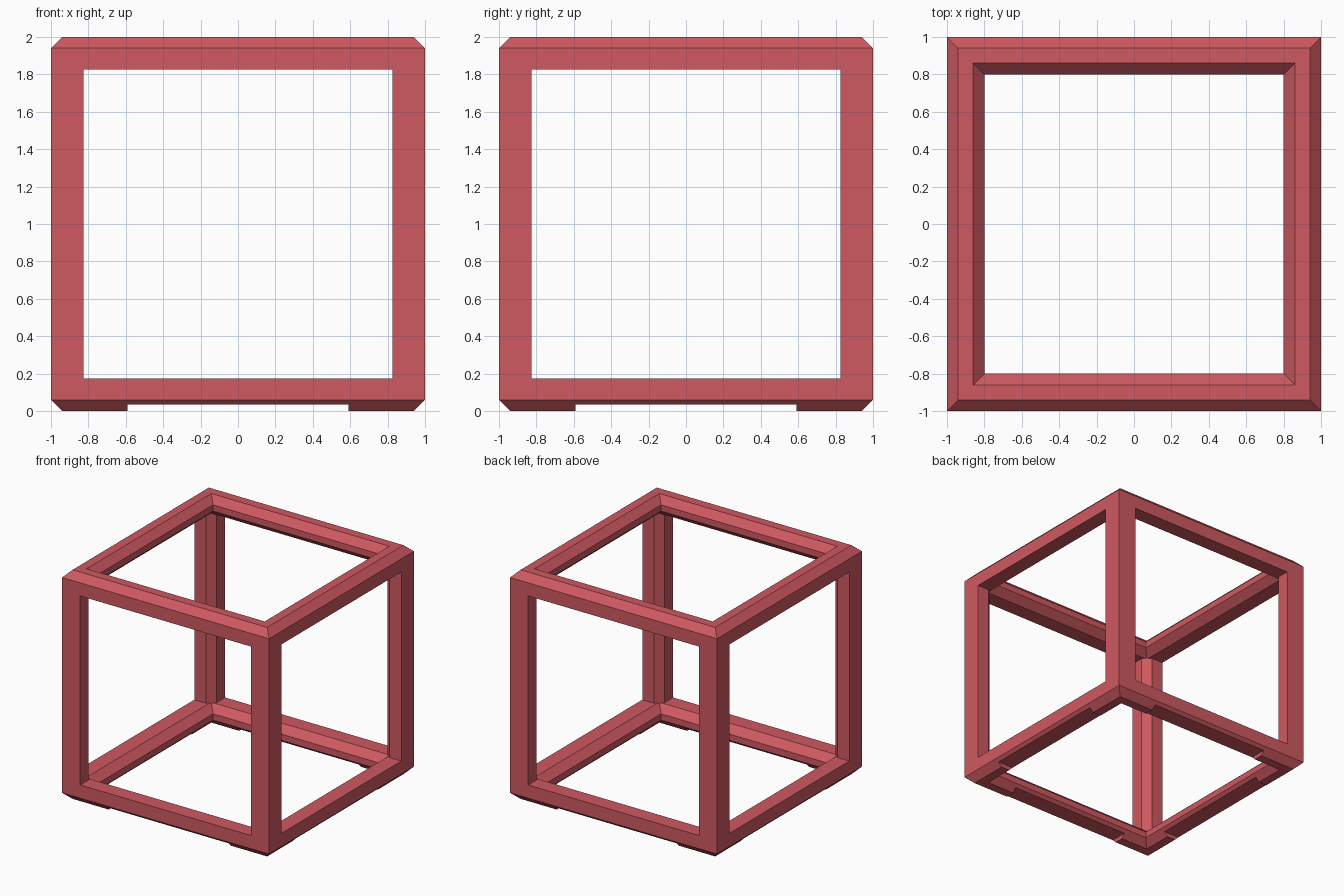
import bpy, bmesh

if "Cube" in bpy.data.objects:
    bpy.data.objects.remove(bpy.data.objects["Cube"])

C = 0.06      # chamfer width
POST = 0.825  # inner side of the uprights
red = bpy.data.materials.new("red")
red.diffuse_color = (0.62, 0.10, 0.12, 1)
red.use_nodes = True
red.node_tree.nodes["Principled BSDF"].inputs["Base Color"].default_value = red.diffuse_color


def make_object(name, bm):
    bmesh.ops.recalc_face_normals(bm, faces=bm.faces)
    mesh = bpy.data.meshes.new(name)
    bm.to_mesh(mesh)
    bm.free()
    mesh.materials.append(red)
    ob = bpy.data.objects.new(name, mesh)
    bpy.context.collection.objects.link(ob)
    return ob


def square_ring(name, profile):
    """Sweep an (r, z) profile round a mitred square."""
    bm = bmesh.new()
    loops = [[bm.verts.new((r * sx, r * sy, z)) for r, z in profile]
             for sx, sy in ((1, 1), (-1, 1), (-1, -1), (1, -1))]
    n = len(profile)
    for i in range(4):
        a, b = loops[i], loops[(i + 1) % 4]
        for j in range(n):
            k = (j + 1) % n
            bm.faces.new((a[j], a[k], b[k], b[j]))
    return make_object(name, bm)


def post(name, sx, sy, z0, z1):
    """Upright with its inner corner chamfered."""
    section = [(1, 1), (POST, 1), (POST, POST + C), (POST + C, POST), (1, POST)]
    bm = bmesh.new()
    low = [bm.verts.new((x * sx, y * sy, z0)) for x, y in section]
    high = [bm.verts.new((x * sx, y * sy, z1)) for x, y in section]
    bm.faces.new(low)
    bm.faces.new(high)
    for i in range(5):
        k = (i + 1) % 5
        bm.faces.new((low[i], low[k], high[k], high[i]))
    return make_object(name, bm)


def box(name, size, z):
    bm = bmesh.new()
    bmesh.ops.create_cube(bm, size=1)
    for v in bm.verts:
        v.co = (v.co.x * size[0], v.co.y * size[1], v.co.z * size[2] + z)
    ob = make_object(name, bm)
    ob.hide_render = True
    return ob


def boolean(target, other, operation):
    mod = target.modifiers.new(operation.lower(), 'BOOLEAN')
    mod.operation = operation
    mod.solver = 'EXACT'
    mod.object = other
    bpy.context.view_layer.objects.active = target
    bpy.ops.object.modifier_apply(modifier=mod.name)
    bpy.data.objects.remove(other)


# top and bottom square rings
top_profile = [(1, 2 - C), (1 - C, 2), (0.86, 2), (0.80, 2 - C),
               (0.80, 1.885), (0.865, 1.825), (1, 1.825)]
frame = square_ring("cube_frame", top_profile)
bottom = square_ring("bottom_ring", [(r, 2 - z) for r, z in top_profile])

# shallow notches under the bottom beams leave corner feet
boolean(bottom, box("notch_x", (1.18, 3, 0.07), 0), 'DIFFERENCE')
boolean(bottom, box("notch_y", (3, 1.18, 0.07), 0), 'DIFFERENCE')
boolean(frame, bottom, 'UNION')

# four uprights
for sx in (-1, 1):
    for sy in (-1, 1):
        boolean(frame, post("corner_post", sx, sy, 0.14, 1.86), 'UNION')

# clean coplanar seams
bm = bmesh.new()
bm.from_mesh(frame.data)
bmesh.ops.remove_doubles(bm, verts=bm.verts, dist=0.0005)
bmesh.ops.dissolve_limit(bm, angle_limit=0.01, verts=bm.verts, edges=bm.edges)
bm.to_mesh(frame.data)
bm.free()
